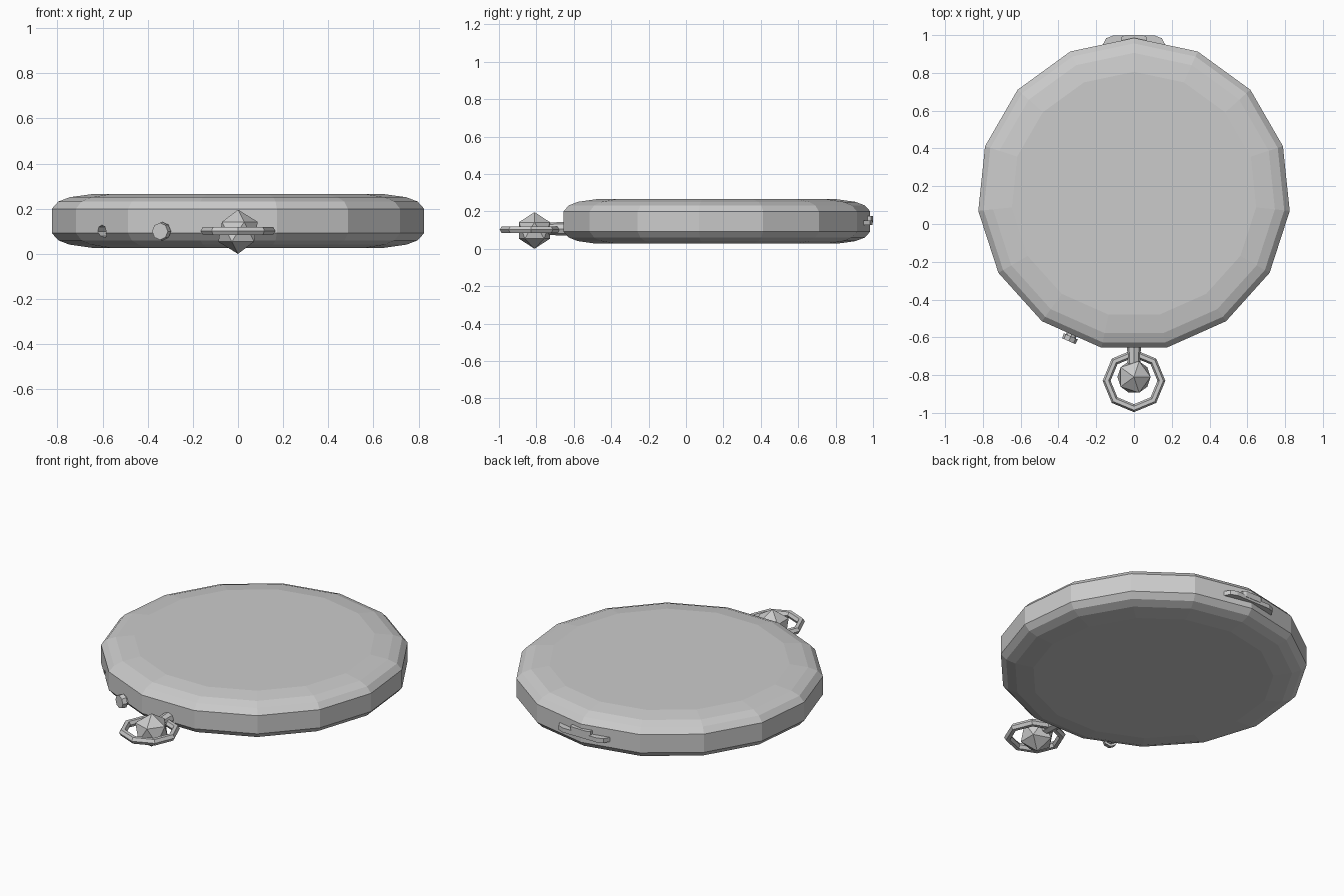
import bpy, bmesh, math
from mathutils import Vector, Matrix

if "Cube" in bpy.data.objects:
    bpy.data.objects.remove(bpy.data.objects["Cube"])

CY = 0.156      # centre of the case in y
R = 0.829       # case radius
SIDES = 15
SEAM = 0.146


def finish(name, bm):
    bmesh.ops.recalc_face_normals(bm, faces=bm.faces)
    mesh = bpy.data.meshes.new(name)
    bm.to_mesh(mesh)
    bm.free()
    obj = bpy.data.objects.new(name, mesh)
    bpy.context.collection.objects.link(obj)
    return obj


def lathe(name, profile, sides):
    """Closed shell from (radius, z) rings, one corner pointing to +y."""
    bm = bmesh.new()
    rings = []
    for r, z in profile:
        rings.append([bm.verts.new((r * math.sin(2 * math.pi * i / sides),
                                    CY + r * math.cos(2 * math.pi * i / sides), z))
                      for i in range(sides)])
    for a, b in zip(rings, rings[1:]):
        for i in range(sides):
            j = (i + 1) % sides
            bm.faces.new((a[i], a[j], b[j], b[i]))
    bm.faces.new(rings[0])
    bm.faces.new(rings[-1])
    return finish(name, bm)


def rod(name, start, end, r1, r2, sides):
    start, end = Vector(start), Vector(end)
    axis = end - start
    rot = axis.to_track_quat('Z', 'Y').to_matrix().to_4x4()
    bm = bmesh.new()
    bmesh.ops.create_cone(bm, cap_ends=True, segments=sides, radius1=r1, radius2=r2,
                          depth=axis.length,
                          matrix=Matrix.Translation((start + end) / 2) @ rot)
    return finish(name, bm)


def plate(name, outline, z0, z1):
    bm = bmesh.new()
    face = bm.faces.new([bm.verts.new((x, y, z0)) for x, y in outline])
    ext = bmesh.ops.extrude_face_region(bm, geom=[face])
    verts = [v for v in ext['geom'] if isinstance(v, bmesh.types.BMVert)]
    bmesh.ops.translate(bm, verts=verts, vec=(0, 0, z1 - z0))
    return finish(name, bm)


def rim_point(degrees, radius, z):
    """Point around the case, measured from the front towards -x."""
    a = math.radians(degrees)
    return (-radius * math.sin(a), CY - radius * math.cos(a), z)


# Case halves: same rounded profile, mirrored about the seam
half = [(R, 0.0), (R, 0.054), (0.80, 0.086), (0.75, 0.105), (0.65, 0.119)]
lid = lathe("lid", [(r, SEAM + h) for r, h in half], SIDES)
case = lathe("case", [(r, SEAM - h) for r, h in half], SIDES)

# Small hole in the rim of the lower half
cutter = rod("hole_cutter", rim_point(48, 0.74, 0.1), rim_point(48, 0.9, 0.1), 0.028, 0.028, 8)
cutter.hide_render = True
cutter.hide_viewport = True
cut = case.modifiers.new("hole", 'BOOLEAN')
cut.operation = 'DIFFERENCE'
cut.solver = 'EXACT'
cut.object = cutter

# Push button on the rim
rod("button_stem", rim_point(24, 0.78, 0.1), rim_point(24, 0.83, 0.1), 0.028, 0.028, 8)
rod("button", rim_point(24, 0.822, 0.1), rim_point(24, 0.85, 0.1), 0.041, 0.038, 8)

# Neck and faceted crown
rod("neck", (0, -0.62, 0.107), (0, -0.76, 0.107), 0.038, 0.032, 8)
bm = bmesh.new()
bmesh.ops.create_icosphere(bm, subdivisions=1, radius=0.098,
                           matrix=Matrix.Translation((0, -0.81, 0.098)))
finish("crown", bm)

# Octagonal bow ring
bpy.ops.mesh.primitive_torus_add(major_segments=8, minor_segments=6, major_radius=0.145,
                                 minor_radius=0.021, location=(0, -0.83, 0.102))
bpy.context.object.name = "bow_ring"

# Hinge at the back: wide leaf and central knuckle
right = [(0.165, 0.90), (0.165, 0.95), (0.148, 0.983), (0.11, 0.998)]
plate("hinge_leaf", right + [(-x, y) for x, y in reversed(right)], 0.126, 0.152)
plate("hinge_knuckle", [(0.065, 0.95), (0.065, 0.99), (0.05, 1.0),
                        (-0.05, 1.0), (-0.065, 0.99), (-0.065, 0.95)], 0.14, 0.175)
